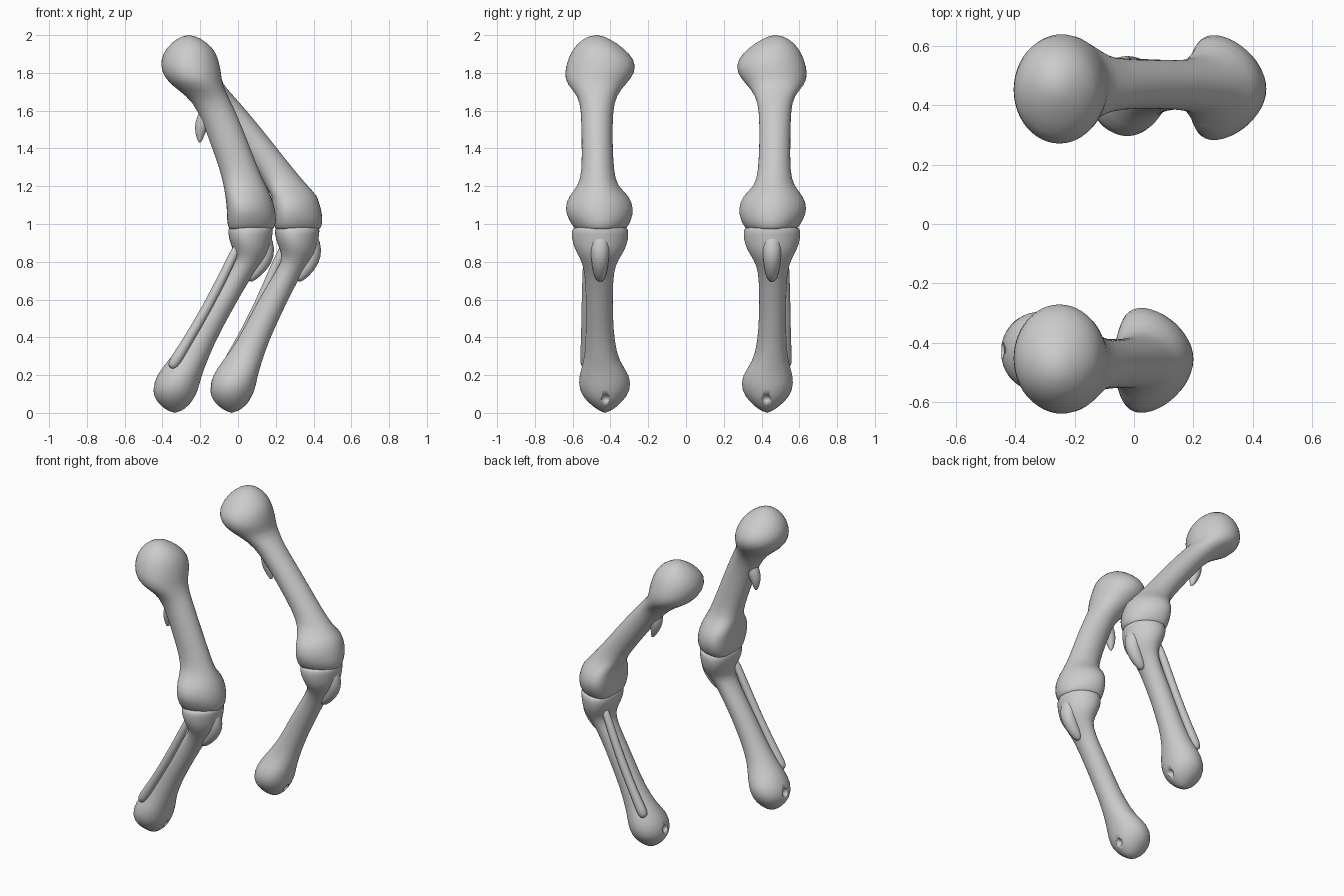
import bpy, bmesh, math
from mathutils import Vector

if "Cube" in bpy.data.objects:
    bpy.data.objects.remove(bpy.data.objects["Cube"])

N = 24


def finish(bm, name, levels=1):
    bmesh.ops.recalc_face_normals(bm, faces=bm.faces)
    me = bpy.data.meshes.new(name)
    bm.to_mesh(me)
    bm.free()
    ob = bpy.data.objects.new(name, me)
    bpy.context.collection.objects.link(ob)
    if levels:
        ob.modifiers.new("smooth", 'SUBSURF').levels = levels
    return ob


def skin(bm, rings, top, bottom):
    for a, b in zip(rings, rings[1:]):
        for i in range(len(a)):
            j = (i + 1) % len(a)
            bm.faces.new((a[i], a[j], b[j], b[i]))
    for ring, pole in ((rings[0], top), (rings[-1], bottom)):
        p = bm.verts.new(pole)
        for i in range(len(ring)):
            bm.faces.new((ring[i], ring[(i + 1) % len(ring)], p))


def loft(name, rows, top, bottom, skew=lambda z: 0):
    """Level rings from silhouette rows (z, x min, x max, y min, y max)."""
    bm = bmesh.new()
    rings = []
    for z, x0, x1, y0, y1 in rows:
        ring = []
        for i in range(N):
            t = 2 * math.pi * i / N
            x = (x0 + x1) / 2 + (x1 - x0) * .507 * math.cos(t) + skew(z) * math.sin(t) ** 2
            ring.append(bm.verts.new((x, (y0 + y1) / 2 + (y1 - y0) * .507 * math.sin(t), z)))
        rings.append(ring)
    skin(bm, rings, top, bottom)
    return finish(bm, name)


def tube(name, pts):
    """Round tapering tube through points (x, y, z, radius)."""
    bm = bmesh.new()
    p = [Vector(q[:3]) for q in pts]
    rings = []
    for k, q in enumerate(pts):
        d = (p[min(k + 1, len(p) - 1)] - p[max(k - 1, 0)]).normalized()
        u = d.cross(Vector((0, 1, 0))).normalized()
        v = d.cross(u)
        rings.append([bm.verts.new(p[k] + q[3] * (u * math.cos(t) + v * math.sin(t)))
                      for t in [2 * math.pi * i / 12 for i in range(12)]])
    d0, d1 = (p[0] - p[1]).normalized(), (p[-1] - p[-2]).normalized()
    skin(bm, rings, p[0] + d0 * pts[0][3] * .6, p[-1] + d1 * pts[-1][3] * .6)
    return finish(bm, name)


def ball(name, centre, radii):
    bm = bmesh.new()
    bmesh.ops.create_uvsphere(bm, u_segments=20, v_segments=12, radius=1)
    for v in bm.verts:
        v.co = Vector(centre) + Vector(a * b for a, b in zip(v.co, radii))
    return finish(bm, name, 0)


# Thigh bone, its knuckles set towards the back of the knee
thigh = loft("thigh_bone", [
    (1.985, -.32, -.20, -.54, -.41), (1.935, -.378, -.132, -.595, -.335),
    (1.87, -.41, -.103, -.625, -.27), (1.80, -.403, -.09, -.643, -.268),
    (1.74, -.36, -.085, -.632, -.32), (1.68, -.272, -.055, -.57, -.37),
    (1.60, -.208, -.015, -.554, -.388), (1.44, -.15, .05, -.552, -.39),
    (1.28, -.092, .11, -.55, -.383), (1.20, -.075, .148, -.57, -.365),
    (1.15, -.065, .175, -.62, -.30), (1.08, -.057, .197, -.643, -.277),
    (1.02, -.057, .203, -.618, -.29), (.982, -.05, .195, -.595, -.312),
    (.965, -.04, .18, -.575, -.33)],
    (-.26, -.475, 2.004), (.07, -.455, .955),
    lambda z: -.045 * max(0, min(1, (1.25 - z) / .12)))

# Shin bone
shin = loft("shin_bone", [
    (.987, -.045, .18, -.59, -.32), (.972, -.052, .187, -.605, -.305),
    (.92, -.048, .178, -.604, -.306), (.865, -.025, .17, -.588, -.322),
    (.81, -.012, .145, -.555, -.36), (.75, -.055, .09, -.537, -.383),
    (.65, -.122, .028, -.53, -.388), (.52, -.205, -.045, -.53, -.388),
    (.38, -.285, -.12, -.53, -.38), (.27, -.375, -.165, -.54, -.355),
    (.20, -.43, -.193, -.566, -.296), (.12, -.456, -.212, -.567, -.293),
    (.06, -.432, -.24, -.525, -.335), (.018, -.385, -.285, -.47, -.385)],
    (.07, -.455, .99), (-.335, -.43, -.003),
    lambda z: -.02 * max(0, min(1, (z - .75) / .15)))

# Small ligament pits at the ankle
for k, (x, z, r) in enumerate(((-.458, .145, .03), (-.222, .07, .027))):
    pit = ball(f"pit_cutter_{k}", (x, -.425, z), (.035, r, r))
    pit.hide_render = True
    pit.hide_set(True)
    m = shin.modifiers.new("pit", 'BOOLEAN')
    m.object = pit
    m.operation = 'DIFFERENCE'

# Splint bone beside the shin, spur behind the thigh, ridge under the knee
parts = [thigh, shin,
         tube("splint_bone", [(0, -.515, .89, .022), (-.04, -.522, .80, .026),
                              (-.16, -.527, .56, .027), (-.28, -.53, .36, .027),
                              (-.335, -.53, .27, .034), (-.35, -.528, .245, .025)]),
         tube("thigh_spur", [(-.13, -.46, 1.63, .04), (-.165, -.46, 1.58, .045),
                             (-.192, -.46, 1.53, .04), (-.202, -.46, 1.48, .028),
                             (-.202, -.46, 1.435, .01)]),
         tube("knee_ridge", [(.11, -.455, .96, .05), (.14, -.455, .89, .055),
                             (.147, -.455, .835, .05), (.12, -.455, .78, .045),
                             (.06, -.455, .71, .03)])]


def stride(z):
    """Forward shift of the far leg by height."""
    table = [(0, .303), (.15, .30), (.8, .25), (1.15, .243), (1.75, 0), (3, 0)]
    for (z0, a), (z1, b) in zip(table, table[1:]):
        if z <= z1:
            return a + (b - a) * max(0, z - z0) / (z1 - z0)


# Bake the modifiers, then mirror each part to the far leg in a longer stride
bpy.context.view_layer.update()
deps = bpy.context.evaluated_depsgraph_get()
baked = [bpy.data.meshes.new_from_object(p.evaluated_get(deps)) for p in parts]
for ob, me in zip(parts, baked):
    ob.modifiers.clear()
    ob.data = me
    me.polygons.foreach_set("use_smooth", [True] * len(me.polygons))
    far = me.copy()
    for v in far.vertices:
        v.co = (v.co.x + stride(v.co.z), -v.co.y, v.co.z)
    far.flip_normals()
    far_ob = bpy.data.objects.new("far_" + ob.name, far)
    bpy.context.collection.objects.link(far_ob)
    ob.name = "near_" + ob.name

# Remove the helpers once baked
for ob in [o for o in bpy.data.objects if o.name.startswith("pit_cutter")]:
    bpy.data.objects.remove(ob)
